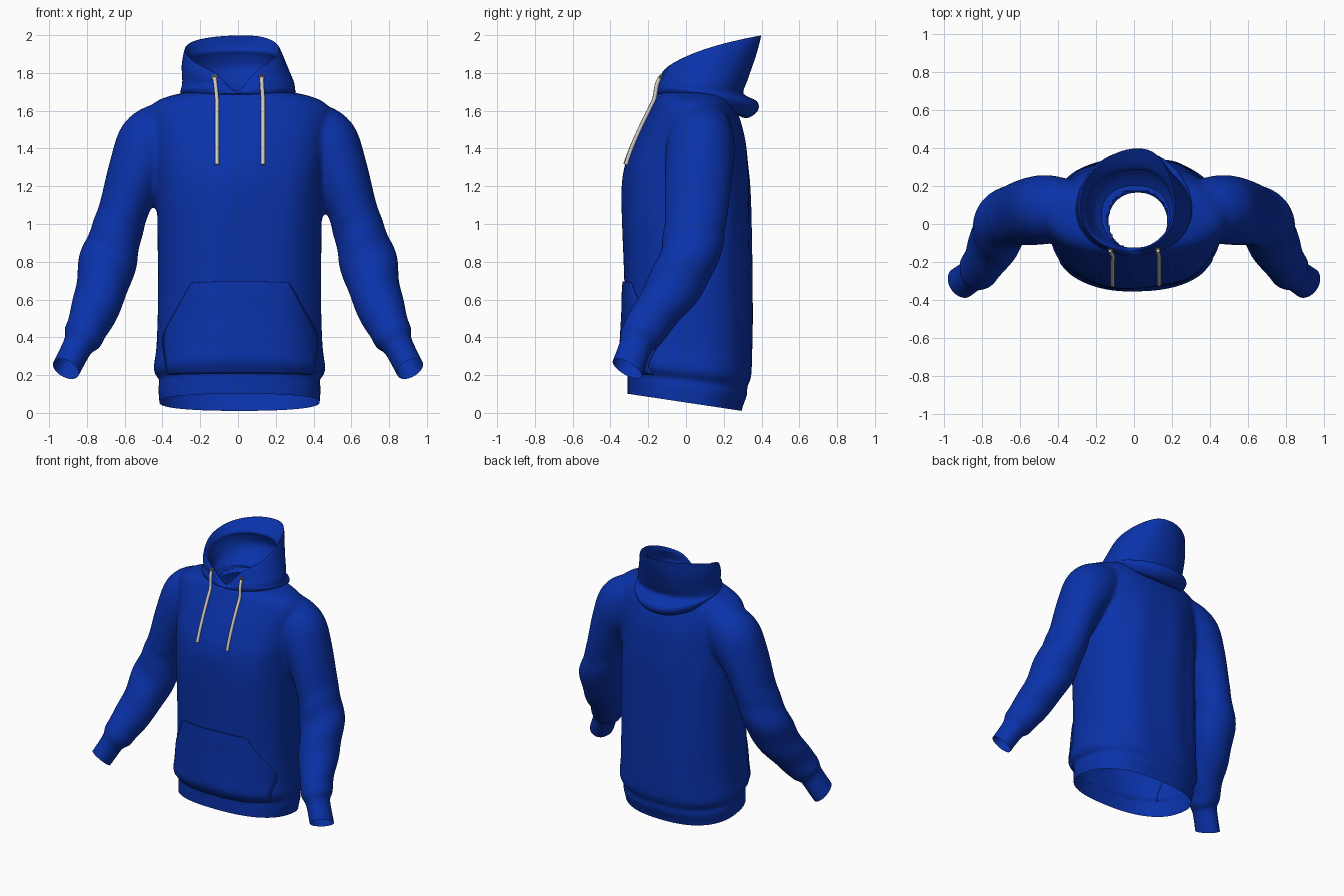
import bpy, bmesh
from math import sin, cos, pi, exp
from mathutils import Vector
from mathutils.bvhtree import BVHTree

if "Cube" in bpy.data.objects:
    bpy.data.objects.remove(bpy.data.objects["Cube"])


def material(name, rgb):
    m = bpy.data.materials.new(name)
    m.diffuse_color = (*rgb, 1)
    m.use_nodes = True
    m.node_tree.nodes["Principled BSDF"].inputs["Base Color"].default_value = m.diffuse_color
    return m


BLUE = material("blue_fleece", (0.003, 0.032, 0.40))
CORD = material("pale_cord", (0.62, 0.59, 0.55))
BRASS = material("brass", (0.6, 0.45, 0.12))


def spline(keys, steps):
    """Smooth interpolation through tuples of numbers."""
    out = []
    for i in range(len(keys) - 1):
        p = [keys[max(0, min(len(keys) - 1, i + k))] for k in (-1, 0, 1, 2)]
        for s in range(steps):
            t = s / steps
            out.append([b + .5 * t * (c - a + t * (2*a - 5*b + 4*c - d + t * (3*(b - c) + d - a)))
                        for a, b, c, d in zip(*p)])
    return out + [list(keys[-1])]


def loft(bm, rings, cap=False):
    rows = [[bm.verts.new(p) for p in r] for r in rings]
    n = len(rows[0])
    for a, b in zip(rows, rows[1:]):
        for i in range(n):
            bm.faces.new((a[i], a[(i+1) % n], b[(i+1) % n], b[i]))
    if cap:
        bm.faces.new(rows[0][::-1])
        bm.faces.new(rows[-1])


def finish(name, bm, mat):
    bmesh.ops.recalc_face_normals(bm, faces=bm.faces)
    me = bpy.data.meshes.new(name)
    bm.to_mesh(me)
    bm.free()
    me.materials.append(mat)
    for p in me.polygons:
        p.use_smooth = True
    ob = bpy.data.objects.new(name, me)
    bpy.context.collection.objects.link(ob)
    return ob


def power(v, e):
    return abs(v) ** e * (1 if v >= 0 else -1)


# torso keys: z, half width, front y, back y, hem tilt
TORSO = [(-.04, .42, -.31, .29, .15), (.06, .425, -.31, .295, .15), (.14, .43, -.31, .325, .13),
         (.175, .42, -.31, .322, .12), (.225, .455, -.338, .345, .1), (.35, .44, -.335, .35, .04),
         (.6, .432, -.325, .35, 0), (1.0, .435, -.337, .345, 0), (1.2, .44, -.337, .34, 0),
         (1.32, .45, -.318, .33, 0), (1.42, .46, -.28, .32, 0), (1.52, .475, -.235, .297, 0),
         (1.6, .48, -.195, .27, 0), (1.65, .44, -.172, .245, 0), (1.685, .345, -.155, .225, 0),
         (1.705, .22, -.135, .19, 0)]
# sleeve keys: x, y, z, radius in the front plane, radius in depth
SLEEVE = [(.26, .09, 1.575, .09, .11), (.36, .085, 1.51, .155, .155), (.455, .078, 1.42, .188, .18),
          (.535, .068, 1.275, .155, .18), (.607, .055, 1.07, .132, .168), (.65, .04, .93, .14, .16),
          (.687, .01, .81, .152, .155), (.725, -.075, .65, .138, .142), (.765, -.16, .53, .122, .125),
          (.80, -.213, .45, .112, .115), (.825, -.25, .395, .105, .108), (.845, -.265, .36, .082, .088),
          (.91, -.31, .235, .077, .09), (.94, -.335, .18, .077, .09)]

# body: torso and mirrored sleeves fused into one smooth shell
bm = bmesh.new()
rings = []
for z, rx, yf, yb, k in spline(TORSO, 4):
    ring = []
    blend = max(0, min(1, (z - 1.1) / .5))
    e = 2 / (2.4 - .3 * blend)
    fold = .016 * min(1, max(0, z - .2) * 4) * max(0, min(1, (1.55 - z) * 3))
    for i in range(72):
        a = 2 * pi * i / 72
        w = 1 + fold * sin((11 if a < pi else 7) * a + 2 * sin(2.2 * z))
        y = (yf + yb) / 2 + (yb - yf) / 2 * power(sin(a), e) * w
        ring.append((.008 + rx * power(cos(a), e), y, z - k * y))
    rings.append(ring)
loft(bm, rings, True)
path = spline(SLEEVE, 4)
for side in (1, -1):
    rings = []
    for j, (x, y, z, ru, rv) in enumerate(path):
        a, b = path[max(0, j - 1)], path[min(len(path) - 1, j + 1)]
        t = (Vector(b[:3]) - Vector(a[:3])).normalized()
        u = Vector((0, 1, 0)).cross(t).normalized()
        v = t.cross(u)
        ring = []
        for i in range(40):
            q = 2 * pi * i / 40
            w = 1 + (.03 * sin(26 * z + 2 * q) if .42 < z < 1.0 else 0)
            p = Vector((x, y, z)) + u * ru * w * cos(q) + v * rv * w * sin(q)
            ring.append((p.x * side, p.y, p.z))
        rings.append(ring)
    loft(bm, rings[::side], True)
body = finish("hoodie_body", bm, BLUE)
m = body.modifiers.new("fuse", 'REMESH')
m.mode, m.voxel_size, m.use_smooth_shade = 'VOXEL', .015, True
m = body.modifiers.new("soften", 'SMOOTH')
m.factor, m.iterations = .5, 8
dep = bpy.context.evaluated_depsgraph_get()
bm = bmesh.new()
bm.from_mesh(bpy.data.meshes.new_from_object(body.evaluated_get(dep)))
bpy.data.objects.remove(body)


# cut the hem, cuffs and neck open
def slice_open(test, co, no):
    fs = [f for f in bm.faces if test(f.calc_center_median())]
    geom = fs + list({e for f in fs for e in f.edges}) + list({v for f in fs for v in f.verts})
    bmesh.ops.bisect_plane(bm, geom=geom, plane_co=co, plane_no=no, clear_outer=True)


slice_open(lambda c: abs(c.x) < .6 and c.z < .4, (0, 0, .055), (0, -.15, -1))
for s in (1, -1):
    slice_open(lambda c: c.x * s > .7 and c.z < .5, (s * .91, -.31, .232), (s * .57, -.65, -1))
hole = [v for v in bm.verts if v.co.z > 1.5 and (v.co.x - .02) ** 2 + (v.co.y - .02) ** 2 < .15 ** 2]
bmesh.ops.delete(bm, geom=hole, context='VERTS')
tree = BVHTree.FromBMesh(bm)
finish("hoodie_body", bm, BLUE)


def front_y(x, z):
    hit = tree.ray_cast(Vector((x, -1, z)), Vector((0, 1, 0)))[0]
    return hit.y if hit else -.15


# hood: outer pouch, top edge, turned-in rim, then lining down to the neck
# keys: front y, back y, half width, front z, back z, rise exponent, x shift
HOOD = [(-.15, .25, .235, 1.685, 1.59, 2, 0), (-.16, .32, .28, 1.69, 1.56, 2.4, 0),
        (-.163, .38, .30, 1.705, 1.60, 2.4, 0), (-.163, .375, .306, 1.72, 1.65, 1.8, 0),
        (-.16, .305, .302, 1.735, 1.69, 1, 0), (-.155, .325, .295, 1.75, 1.76, .9, 0),
        (-.15, .37, .278, 1.765, 1.89, .7, -.02), (-.14, .395, .255, 1.78, 1.985, .6, -.03),
        (-.135, .385, .245, 1.78, 1.992, .62, -.03), (-.13, .29, .23, 1.775, 1.93, .6, -.025),
        (-.127, .30, .235, 1.765, 1.89, .65, -.015), (-.125, .315, .235, 1.75, 1.82, .7, 0),
        (-.125, .26, .21, 1.735, 1.74, .8, 0), (-.13, .19, .175, 1.71, 1.69, 1, .01),
        (-.137, .165, .155, 1.675, 1.67, 1, .02)]
bm = bmesh.new()
rings = []
for j, (yf, yb, w, zf, zb, e, cx) in enumerate(spline(HOOD, 4)):
    ring = []
    base = min(yb, .305)
    for i in range(64):
        a = 2 * pi * i / 64
        t = (1 - cos(a)) / 2
        x = cx + w * power(sin(a), .9)
        z = zf + (zb - zf) * max(t, 1e-6) ** e
        notch = exp(-(x / .075) ** 2) * (1 - t) ** 4 * max(0, zf - 1.69)
        x += .05 * t ** 8 * max(0, min(1, (zb - 1.8) * 6))
        ring.append((x, yf + (base - yf) * t + (yb - base) * t ** 3, z - notch * .9))
    rings.append(ring)
loft(bm, rings)
finish("hood", bm, BLUE)

# kangaroo pocket, draped on the front
bm = bmesh.new()
rows = []
for z, w in spline([(.205, .385), (.3, .40), (.41, .405), (.55, .335), (.67, .268), (.69, .25)], 5):
    row = []
    for i in range(41):
        s = i / 20 - 1
        x = s * w + .012
        edge = min(1, (1 - abs(s)) * 8, (.69 - z) * 14, (z - .205) * 14)
        row.append(bm.verts.new((x, front_y(x, z) - .006 - .006 * max(0, edge), z + .006 * (1 - s * s))))
    rows.append(row)
for a, b in zip(rows, rows[1:]):
    for i in range(40):
        bm.faces.new((a[i], a[i + 1], b[i + 1], b[i]))
pocket = finish("front_pocket", bm, BLUE)
m = pocket.modifiers.new("cloth", 'SOLIDIFY')
m.thickness, m.offset = .008, 0

# drawstrings and eyelets
for s, name in ((-1, "left"), (1, "right")):
    cu = bpy.data.curves.new(name + "_drawstring", 'CURVE')
    cu.dimensions, cu.bevel_depth, cu.bevel_resolution, cu.use_fill_caps = '3D', .011, 3, True
    pts = [(s * .125, -.138, 1.775), (s * .123 + .004, -.155, 1.735)]
    for z in (1.66, 1.6, 1.5, 1.4, 1.315):
        x = s * .122 + .01
        pts.append((x, front_y(x, z) - .009, z))
    sp = cu.splines.new('POLY')
    path = spline(pts, 4)
    sp.points.add(len(path) - 1)
    for p, c in zip(sp.points, path):
        p.co = (*c, 1)
    cu.materials.append(CORD)
    bpy.context.collection.objects.link(bpy.data.objects.new(name + "_drawstring", cu))
    bpy.ops.mesh.primitive_torus_add(major_radius=.012, minor_radius=.004, major_segments=16,
                                     minor_segments=6, location=(s * .125, -.136, 1.778),
                                     rotation=(pi / 3, 0, s * .5))
    eyelet = bpy.context.object
    eyelet.name = name + "_eyelet"
    eyelet.data.materials.append(BRASS)
    bpy.ops.object.shade_smooth()
